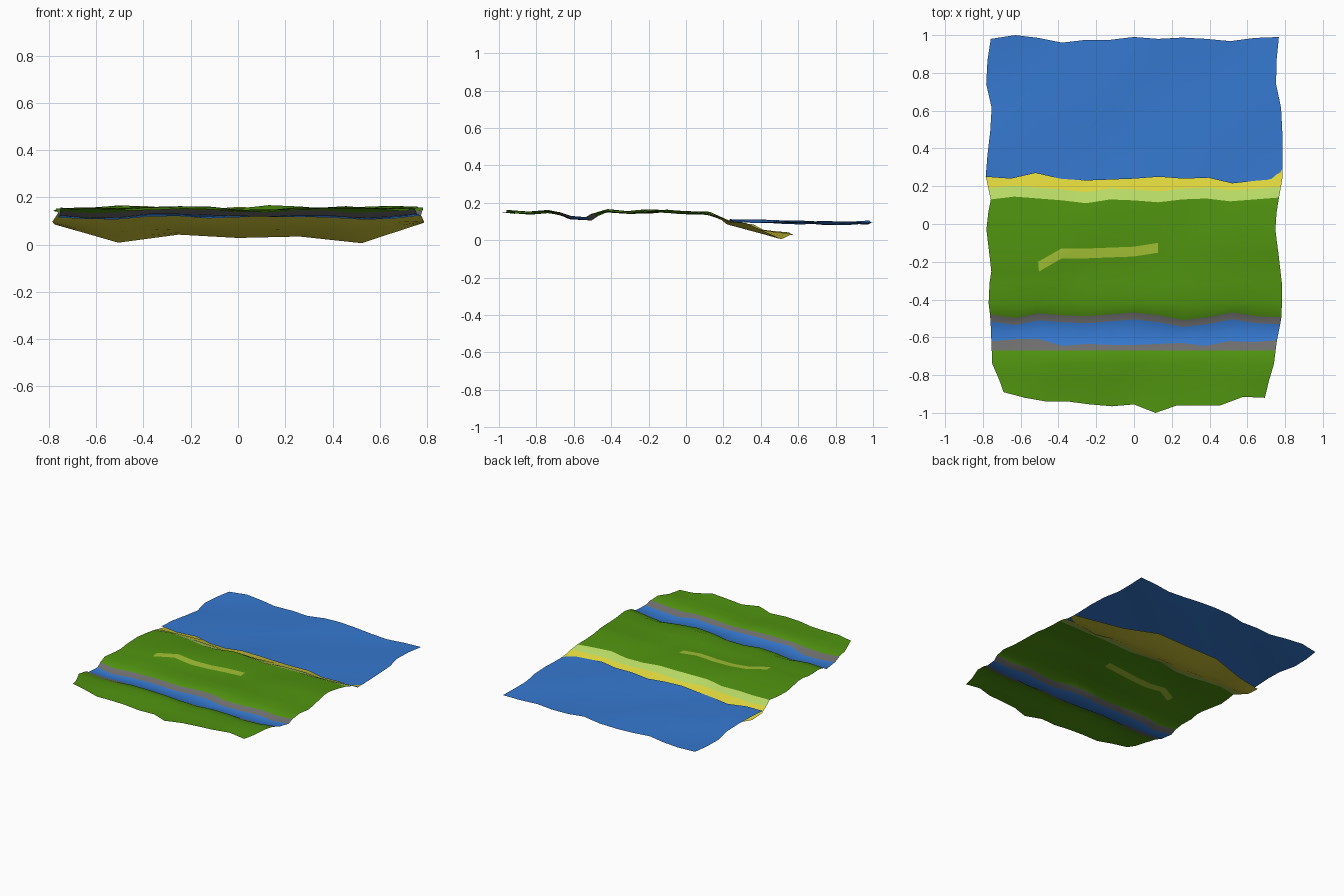
import bpy
import bmesh
from math import sin

default_cube = bpy.data.objects.get("Cube")
if default_cube:
    bpy.data.objects.remove(default_cube, do_unlink=True)


def make_material(name, colour):
    material = bpy.data.materials.new(name)
    material.use_nodes = True
    material.diffuse_color = (*colour, 1)
    shader = material.node_tree.nodes["Principled BSDF"]
    shader.inputs["Base Color"].default_value = (*colour, 1)
    shader.inputs["Roughness"].default_value = 0.9
    return material


MATERIALS = [
    make_material("grass green", (0.08, 0.29, 0.005)),
    make_material("water blue", (0.036, 0.19, 0.63)),
    make_material("bank grey", (0.16, 0.16, 0.16)),
    make_material("path lime", (0.36, 0.53, 0.035)),
    make_material("beach grass pale green", (0.48, 0.70, 0.13)),
    make_material("sand yellow", (0.73, 0.66, 0.045)),
]
GRASS, WATER, BANK, PATH, PALE, SAND = range(len(MATERIALS))
COLUMNS = 13


def sample(keys, t):
    """Linear interpolation through evenly spaced keys, t from 0 to 1."""
    if not isinstance(keys, (list, tuple)):
        return keys
    position = min(max(t, 0), 1) * (len(keys) - 1)
    index = min(int(position), len(keys) - 2)
    return keys[index] + (keys[index + 1] - keys[index]) * (position - index)


# Half widths of the ground from front to back
LEFT_EDGE = [.70, .69, .75, .755, .76, .775, .755, .77, .785, .757, .785,
             .775, .76, .753, .785, .775, .755]
RIGHT_EDGE = [.68, .70, .74, .755, .78, .785, .78, .76, .745, .765, .787,
              .785, .785, .778, .75, .755, .768]


def ripple(x, y):
    """Gentle uneven ground, from -1 to 1."""
    return (sin(11 * x + 5 * y + 1.6) + 0.7 * sin(9 * y - 6 * x)
            + 0.5 * sin(17 * x - 13 * y)) / 2.2


def sheet(name, rows, roughness, colour_rule):
    """Loft a surface through rows of (y keys, z keys)."""
    mesh = bmesh.new()
    grid = []
    for y_keys, z_keys in rows:
        line = []
        for column in range(COLUMNS):
            t = column / (COLUMNS - 1)
            u = 2 * t - 1
            y = sample(y_keys, t)
            x = u * sample(LEFT_EDGE if u < 0 else RIGHT_EDGE, (y + 1) / 2)
            z = sample(z_keys, t) + roughness * ripple(x, y)
            line.append(mesh.verts.new((x, y, z)))
        grid.append(line)
    for row, (near, far) in enumerate(zip(grid, grid[1:])):
        for c in range(COLUMNS - 1):
            face = mesh.faces.new((near[c], near[c + 1], far[c + 1], far[c]))
            face.material_index = colour_rule(row, c)
            face.smooth = True
    data = bpy.data.meshes.new(name)
    mesh.to_mesh(data)
    mesh.free()
    for material in MATERIALS:
        data.materials.append(material)
    obj = bpy.data.objects.new(name, data)
    bpy.context.collection.objects.link(obj)
    return obj


def shifted(keys, amount):
    return [k + amount for k in keys]


# Key lines running across the ground
front_edge = [-.89, -.92, -.94, -.94, -.955, -.965, -.955, -1.0, -.96,
              -.96, -.96, -.915, -.92]
lower_bank = [-.62, -.61, -.61, -.645, -.635, -.64, -.64, -.635, -.63,
              -.645, -.62, -.625, -.615]
upper_bank = [-.515, -.535, -.51, -.52, -.525, -.515, -.505, -.52, -.545,
              -.53, -.505, -.525, -.53]
path_top = [-.2, -.2, -.2, -.13, -.13, -.125, -.12, -.1, -.1, -.1, -.1,
            -.1, -.1]
grass_end = [.13, .145, .135, .125, .11, .13, .125, .115, .13, .135, .12,
             .13, .14]
waterline = [.25, .24, .27, .24, .23, .235, .24, .25, .24, .245, .215,
             .23, .24]

# Meadow with a sunken stream and a narrow path
border = (grass_end, 0.142)
land_rows = [
    (front_edge, 0.15),
    (-.83, 0.147),
    (-.74, 0.155),
    (-.67, 0.142),
    (lower_bank, 0.122),
    (upper_bank, 0.115),
    (shifted(upper_bank, .037), 0.138),
    (-.42, 0.155),
    (-.31, 0.148),
    (shifted(path_top, -.052), 0.152),
    (path_top, 0.155),
    (-.03, 0.152),
    (.06, 0.148),
    border,
]
STREAM_ROW, PATH_ROW = 4, 9


def land_colour(row, column):
    if row == STREAM_ROW:
        return WATER
    if abs(row - STREAM_ROW) == 1:
        return BANK
    if row == PATH_ROW and 2 <= column <= 6:
        return PATH
    return GRASS


sheet("meadow_and_stream", land_rows, 0.013, land_colour)

# Beach that slopes down under the sea
sea_floor_edge = ([.36, .5, .55, .57, .57, .51, .32],
                  [.085, .008, .042, .028, .034, .006, .092])
beach_rows = [
    border,
    (shifted(grass_end, .058), 0.118),
    (shifted(waterline, .004), [.098, .085, .088, .085, .088, .085, .1]),
    ([.29, .33, .34, .34, .34, .33, .27],
     [.092, .055, .066, .06, .064, .055, .097]),
    ([.33, .43, .46, .47, .47, .43, .3],
     [.088, .028, .05, .04, .045, .028, .094]),
    sea_floor_edge,
]
beach = sheet("sloping_beach", beach_rows, 0,
              lambda row, column: PALE if row == 0 else SAND)

# Match the beach top to the uneven meadow edge
for vertex in beach.data.vertices[:COLUMNS]:
    vertex.co.z += 0.013 * ripple(vertex.co.x, vertex.co.y)

# Sea surface
back_edge = [.98, 1.0, .985, .96, .975, .975, .99, .98, .987, .98, .968,
             .985, .99]
sea_rows = [(waterline, 0.104)]
sea_rows += [(.24 + .125 * step, 0.102 - .002 * step) for step in range(1, 6)]
sea_rows.append((back_edge, 0.093))
sheet("sea_surface", sea_rows, 0.013, lambda row, column: WATER)
